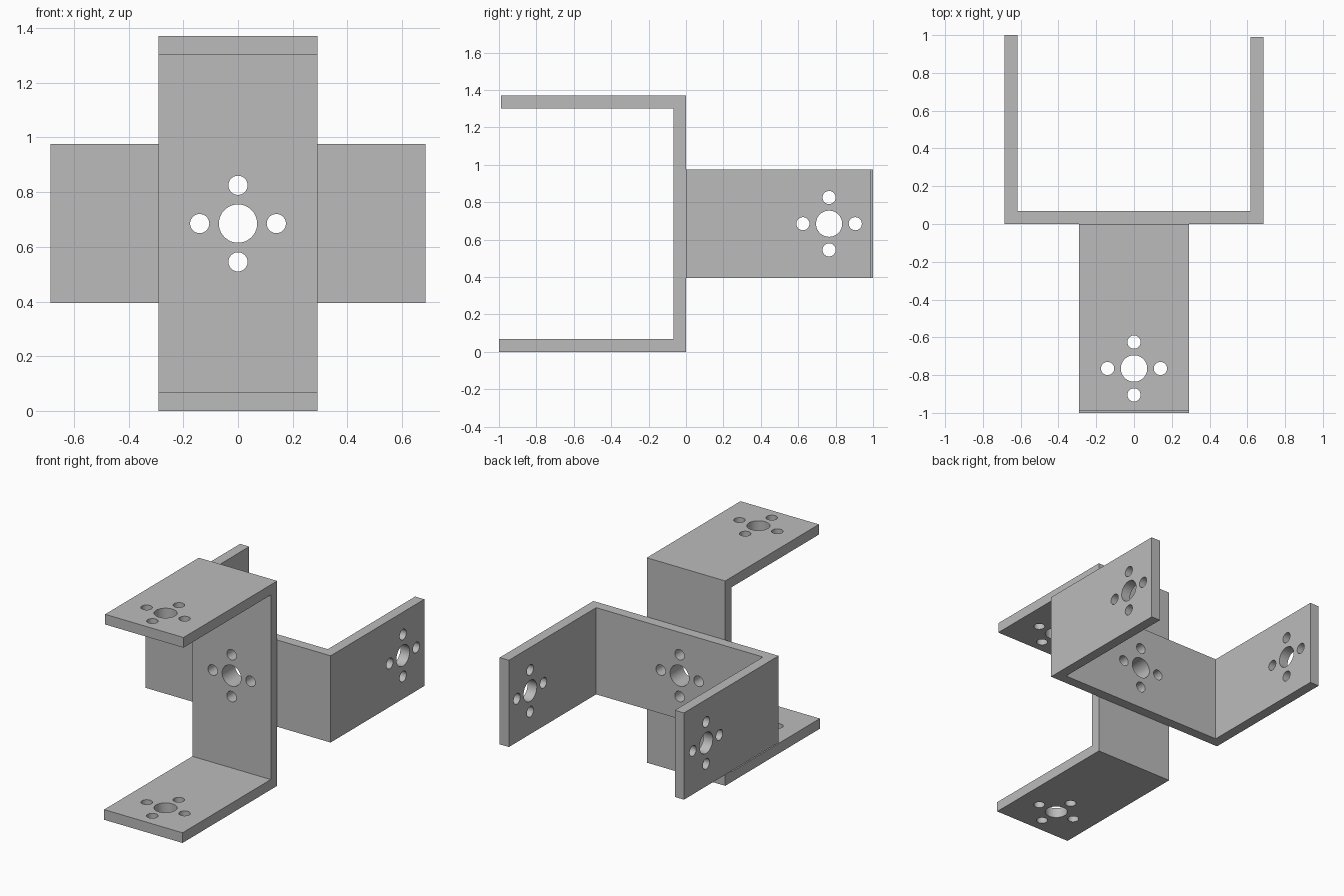
import bpy, bmesh
from math import pi
from mathutils import Matrix, Vector

cube = bpy.data.objects.get("Cube")
if cube:
    bpy.data.objects.remove(cube, do_unlink=True)

SPAN, WIDTH, THICK = 0.685, 0.29, 0.068   # half span, half width, plate thickness
LONG_ARM, SHORT_ARM = 1.0, 0.99
HOLE_Y = 0.765
MID_Z = SPAN

metal = bpy.data.materials.new("grey_metal")
metal.use_nodes = True
metal.diffuse_color = (0.5, 0.5, 0.5, 1)
metal.node_tree.nodes["Principled BSDF"].inputs["Base Color"].default_value = (0.5, 0.5, 0.5, 1)


def make_object(name, bm):
    bmesh.ops.recalc_face_normals(bm, faces=bm.faces)
    mesh = bpy.data.meshes.new(name)
    bm.to_mesh(mesh)
    bm.free()
    obj = bpy.data.objects.new(name, mesh)
    bpy.context.collection.objects.link(obj)
    return obj


def u_channel(name):
    """U-shaped profile extruded across the plate width."""
    s, i = SPAN, SPAN - THICK
    profile = [(-s, 0), (s, 0), (s, SHORT_ARM), (i, SHORT_ARM),
               (i, THICK), (-i, THICK), (-i, LONG_ARM), (-s, LONG_ARM)]
    bm = bmesh.new()
    face = bm.faces.new([bm.verts.new((x, y, -WIDTH)) for x, y in profile])
    ext = bmesh.ops.extrude_face_region(bm, geom=[face])["geom"]
    bmesh.ops.translate(bm, vec=(0, 0, 2 * WIDTH),
                        verts=[v for v in ext if isinstance(v, bmesh.types.BMVert)])
    return make_object(name, bm)


def add_hole_pattern(bm, centre, rotation, side, depth):
    """One large hole with four small ones around it."""
    holes = [((0, 0, 0), 0.07)]
    for sign in (-1, 1):
        holes += [(Vector(side) * sign * 0.14, 0.035), ((0, 0, sign * 0.14), 0.035)]
    for offset, radius in holes:
        bmesh.ops.create_cone(bm, cap_ends=True, segments=40, radius1=radius,
                              radius2=radius, depth=depth,
                              matrix=Matrix.Translation(Vector(centre) + Vector(offset)) @ rotation)


# Rear bracket with holes through its base and both arms
rear = u_channel("rear_bracket")
bm = bmesh.new()
add_hole_pattern(bm, (0, 0, 0), Matrix.Rotation(pi / 2, 4, "X"), (1, 0, 0), 0.4)
add_hole_pattern(bm, (0, HOLE_Y, 0), Matrix.Rotation(pi / 2, 4, "Y"), (0, 1, 0), 2)
cutter = make_object("hole_cutter", bm)
cutter.hide_render = True

drill = rear.modifiers.new("holes", "BOOLEAN")
drill.operation = "DIFFERENCE"
drill.solver = "EXACT"
drill.object = cutter
bpy.ops.object.select_all(action="DESELECT")
bpy.context.view_layer.objects.active = rear
rear.select_set(True)
bpy.ops.object.modifier_apply(modifier=drill.name)
bpy.data.objects.remove(cutter, do_unlink=True)
rear.data.materials.clear()
rear.data.materials.append(metal)
bpy.ops.object.shade_smooth_by_angle(angle=pi / 6)
rear.location.z = MID_Z

# Front bracket: same part, turned upright and facing forward
front = rear.copy()
front.name = "front_bracket"
front.rotation_euler = (0, -pi / 2, pi)
bpy.context.collection.objects.link(front)
